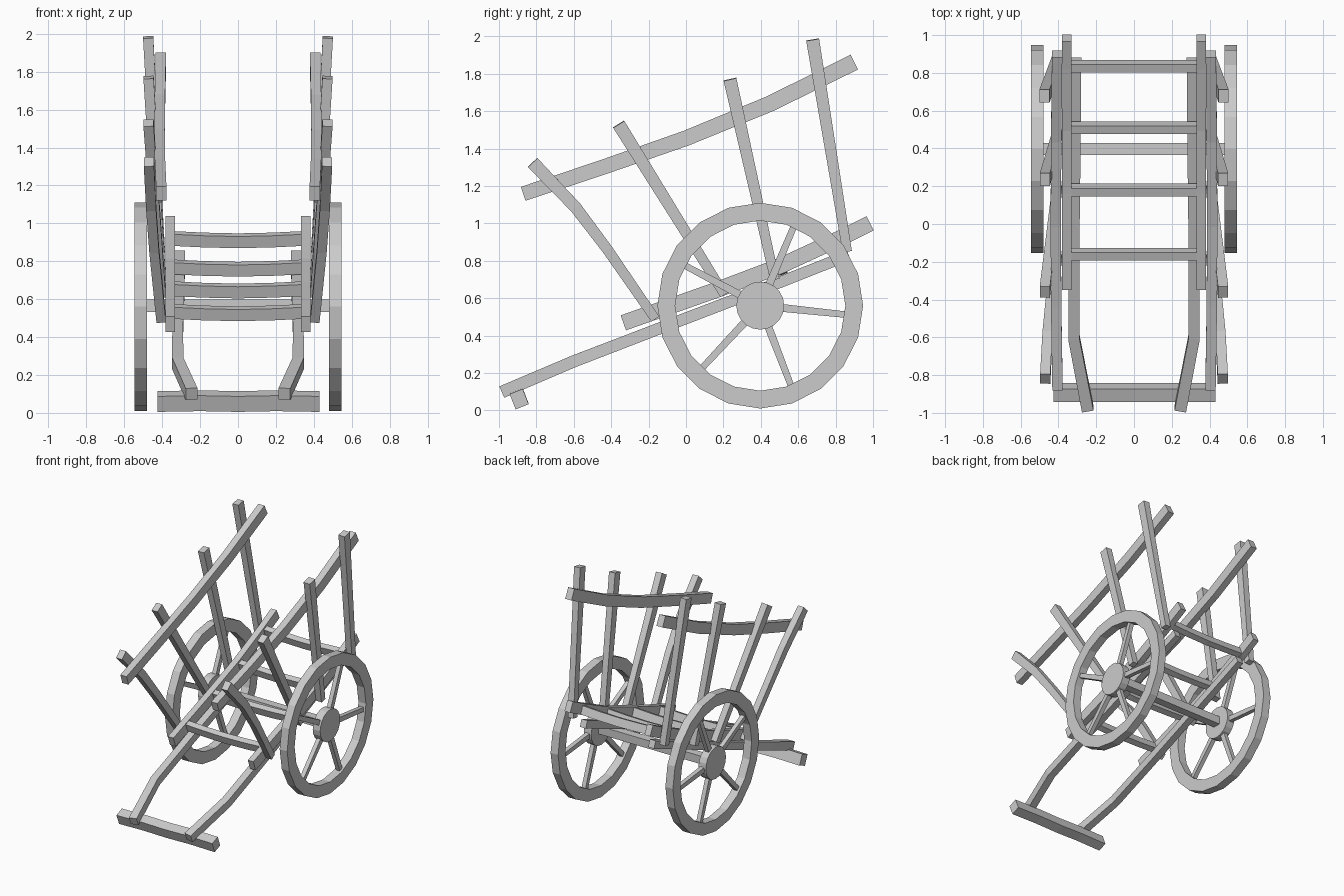
import bpy, bmesh, math
from mathutils import Vector, Matrix

if "Cube" in bpy.data.objects:
    bpy.data.objects.remove(bpy.data.objects["Cube"])

X = Vector((1, 0, 0))


def finish(name, bm, mirror):
    bmesh.ops.recalc_face_normals(bm, faces=bm.faces)
    me = bpy.data.meshes.new(name)
    bm.to_mesh(me)
    bm.free()
    ob = bpy.data.objects.new(name, me)
    bpy.context.collection.objects.link(ob)
    if mirror:
        ob.modifiers.new("Mirror", 'MIRROR')  # other side across x = 0
    return ob


def beam(name, path, start, end=None, ref=X, mirror=True):
    """Sweep a (width, height) rectangle along a path, width lying along ref."""
    end = end or start
    pts = [Vector(p) for p in path]
    bm = bmesh.new()
    rings = []
    for i, p in enumerate(pts):
        t = (pts[min(i + 1, len(pts) - 1)] - pts[max(i - 1, 0)]).normalized()
        side = (ref - t * ref.dot(t)).normalized()
        up = t.cross(side)
        f = i / (len(pts) - 1)
        w = (start[0] + (end[0] - start[0]) * f) / 2
        h = (start[1] + (end[1] - start[1]) * f) / 2
        rings.append([bm.verts.new(p + side * w * a + up * h * b)
                      for a, b in ((-1, -1), (1, -1), (1, 1), (-1, 1))])
    for r, s in zip(rings, rings[1:]):
        for k in range(4):
            bm.faces.new((r[k], r[(k + 1) % 4], s[(k + 1) % 4], s[k]))
    bm.faces.new(rings[0])
    bm.faces.new(rings[-1])
    return finish(name, bm, mirror)


# wheels: 20-sided rim, hub and spokes
CY, CZ, WX = 0.397, 0.56, 0.512
bm = bmesh.new()
N = 20
rings = []
for i in range(N):
    a = 2 * math.pi * i / N
    rings.append([bm.verts.new((x, CY + r * math.cos(a), CZ + r * math.sin(a)))
                  for x, r in ((0.479, 0.55), (0.546, 0.55), (0.546, 0.455), (0.479, 0.455))])
for i in range(N):
    r, s = rings[i], rings[(i + 1) % N]
    for k in range(4):
        bm.faces.new((r[k], r[(k + 1) % 4], s[(k + 1) % 4], s[k]))
finish("wheel_rim", bm, True)

bm = bmesh.new()
bmesh.ops.create_cone(bm, cap_ends=True, segments=20, radius1=0.128, radius2=0.128, depth=0.066,
                      matrix=Matrix.Translation((WX, CY, CZ)) @ Matrix.Rotation(math.pi / 2, 4, 'Y'))
finish("wheel_hub", bm, True)

for n, deg in enumerate((67, 152, 227, 291, 354)):
    a = math.radians(deg)
    d = Vector((0, math.cos(a), math.sin(a)))
    c = Vector((WX, CY, CZ))
    beam(f"wheel_spoke_{n + 1}", [c + d * 0.1, c + d * 0.47], (0.035, 0.042), (0.035, 0.034))

# axle between the wheels
beam("axle", [(-0.5, CY, 0.565), (0.5, CY, 0.565)], (0.065, 0.065), ref=Vector((0, 1, 0)), mirror=False)

# pulling shafts and handle bar
beam("pull_shaft", [(0.245, -0.98, 0.10), (0.318, -0.6, 0.262), (0.318, -0.15, 0.435),
                    (0.31, 0.4, 0.645), (0.305, 0.87, 0.83)], (0.062, 0.066), (0.052, 0.06))
TILT = Vector((0, 0.93, 0.37))
beam("handle_bar", [(-0.425, -0.892, 0.06), (-0.2, -0.892, 0.064), (0, -0.892, 0.06),
                    (0.2, -0.892, 0.064), (0.43, -0.892, 0.06)],
     (0.075, 0.088), ref=TILT, mirror=False)

# bed rails and cross slats
beam("bed_rail", [(0.357, -0.335, 0.468), (0.357, -0.16, 0.53), (0.357, 0.18, 0.65),
                  (0.357, 0.51, 0.775), (0.357, 0.835, 0.925), (0.357, 0.985, 1.0)], (0.05, 0.085))
for n, (y, z) in enumerate(((-0.16, 0.535), (0.18, 0.655), (0.51, 0.77), (0.835, 0.92))):
    beam(f"bed_slat_{n + 1}", [(-0.345, y, z), (-0.18, y, z - 0.008), (0, y, z - 0.012),
                               (0.18, y, z - 0.008), (0.345, y, z)],
         (0.045, 0.066), ref=TILT, mirror=False)

# side stakes leaning outward
stakes = (
    [(0.405, -0.165, 0.49), (0.442, -0.42, 0.86), (0.458, -0.59, 1.085), (0.47, -0.82, 1.325)],
    [(0.405, 0.205, 0.62), (0.472, -0.36, 1.53)],
    [(0.405, 0.475, 0.70), (0.472, 0.235, 1.77)],
    [(0.41, 0.862, 0.85), (0.474, 0.677, 1.982)],
)
for n, path in enumerate(stakes):
    beam(f"side_stake_{n + 1}", path, (0.05, 0.05), (0.054, 0.07))

# curved top rails
beam("top_rail", [(0.405, -0.87, 1.158), (0.412, -0.43, 1.305), (0.414, 0, 1.455),
                  (0.412, 0.45, 1.64), (0.407, 0.9, 1.862)], (0.055, 0.078), (0.055, 0.088))
